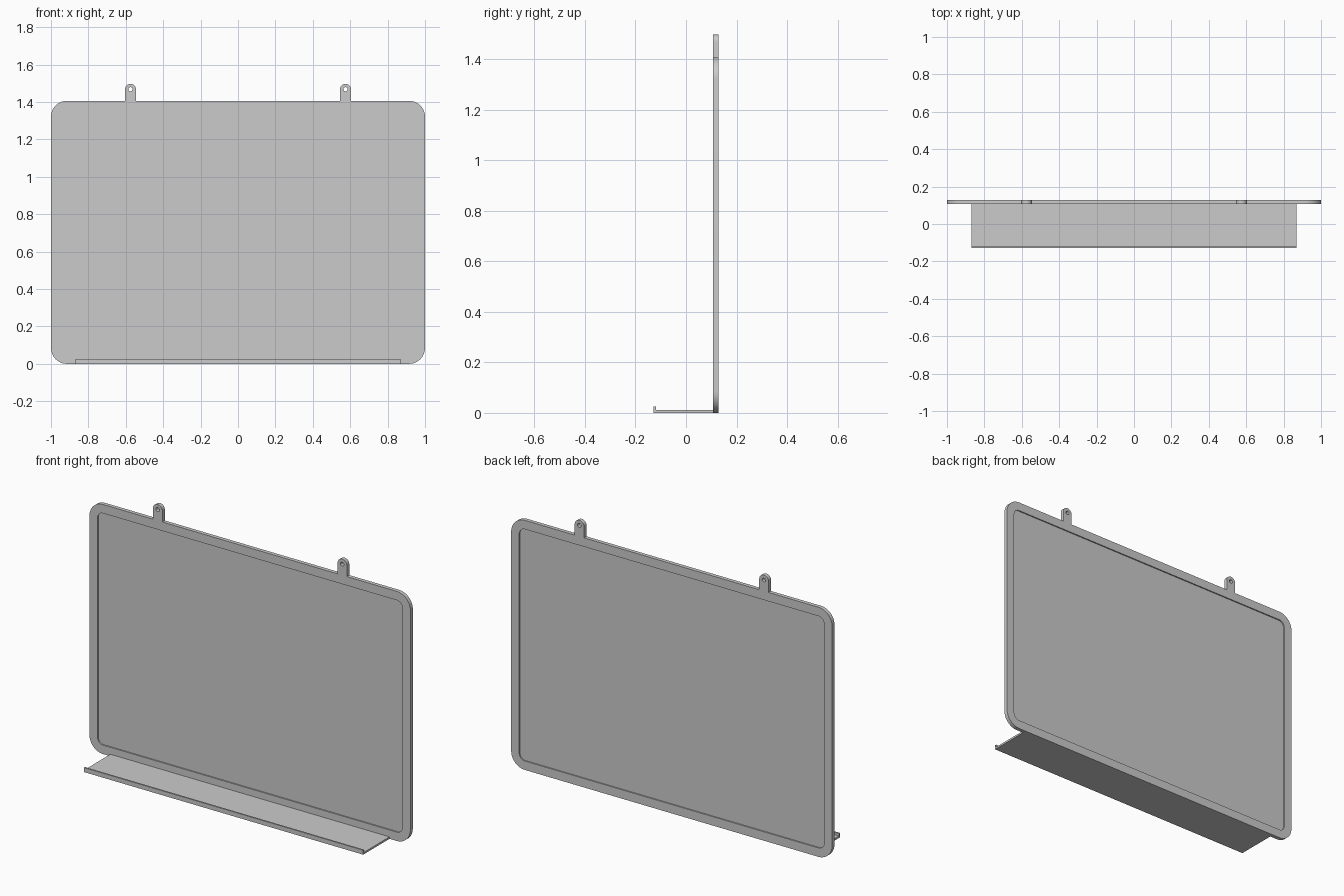
import bpy, bmesh
from math import sin, cos, pi

if "Cube" in bpy.data.objects:
    bpy.data.objects.remove(bpy.data.objects["Cube"])

TOP = 1.406            # top edge of the board
Y0, Y1 = 0.106, 0.128  # front and back of the board


def arc(cx, cz, r, a0, a1, n):
    return [(cx + r * cos(a0 + (a1 - a0) * i / n), cz + r * sin(a0 + (a1 - a0) * i / n))
            for i in range(n + 1)]


def rounded_rect(inset, r):
    w, lo, hi = 1 - inset - r, inset + r, TOP - inset - r
    centres = [(w, hi), (-w, hi), (-w, lo), (w, lo)]
    return [p for k, (x, z) in enumerate(centres)
            for p in arc(x, z, r, k * pi / 2, (k + 1) * pi / 2, 12)]


def plate(name, loops, y0, y1):
    """Fill XZ outlines (later loops are holes) and extrude them from y0 to y1."""
    cu = bpy.data.curves.new(name, 'CURVE')
    cu.dimensions = '2D'
    cu.fill_mode = 'BOTH'
    cu.extrude = (y1 - y0) / 2
    for pts in loops:
        sp = cu.splines.new('POLY')
        sp.points.add(len(pts) - 1)
        for p, (x, z) in zip(sp.points, pts):
            p.co = (x, z, 0, 1)
        sp.use_cyclic_u = True
    ob = bpy.data.objects.new(name, cu)
    bpy.context.collection.objects.link(ob)
    ob.rotation_euler.x = pi / 2
    ob.location.y = (y0 + y1) / 2
    bpy.ops.object.select_all(action='DESELECT')
    ob.select_set(True)
    bpy.context.view_layer.objects.active = ob
    bpy.ops.object.convert(target='MESH')
    ob = bpy.context.object
    bm = bmesh.new()
    bm.from_mesh(ob.data)
    bmesh.ops.remove_doubles(bm, verts=bm.verts, dist=1e-5)
    bmesh.ops.recalc_face_normals(bm, faces=bm.faces)
    bm.to_mesh(ob.data)
    bm.free()
    bpy.ops.object.shade_smooth_by_angle()
    return ob


# Raised border and the thinner panel recessed on both faces
inner = rounded_rect(0.05, 0.035)
plate("frame", [rounded_rect(0, 0.085), inner[::-1]], Y0, Y1)
plate("panel", [inner], Y0 + 0.007, Y1 - 0.007)

# Hanging tabs with round holes
for side, x in (("left", -0.575), ("right", 0.575)):
    r, cz = 0.029, 1.468
    outline = [(x - r, TOP), (x + r, TOP)] + arc(x, cz, r, 0, pi, 20)
    hole = arc(x, cz, 0.011, 2 * pi, 0, 24)[:-1]
    plate("hanging_tab_" + side, [outline, hole], Y0, Y1)

# Pen tray: L-shaped section swept along x
section = [(Y0, 0), (Y0, 0.011), (-0.119, 0.011), (-0.119, 0.025), (-0.128, 0.025), (-0.128, 0)]
bm = bmesh.new()
face = bm.faces.new([bm.verts.new((-0.87, y, z)) for y, z in section])
ext = bmesh.ops.extrude_face_region(bm, geom=[face], use_keep_orig=True)
bmesh.ops.translate(bm, vec=(1.74, 0, 0),
                    verts=[v for v in ext["geom"] if isinstance(v, bmesh.types.BMVert)])
bmesh.ops.recalc_face_normals(bm, faces=bm.faces)
me = bpy.data.meshes.new("pen_tray")
bm.to_mesh(me)
bm.free()
bpy.context.collection.objects.link(bpy.data.objects.new("pen_tray", me))
